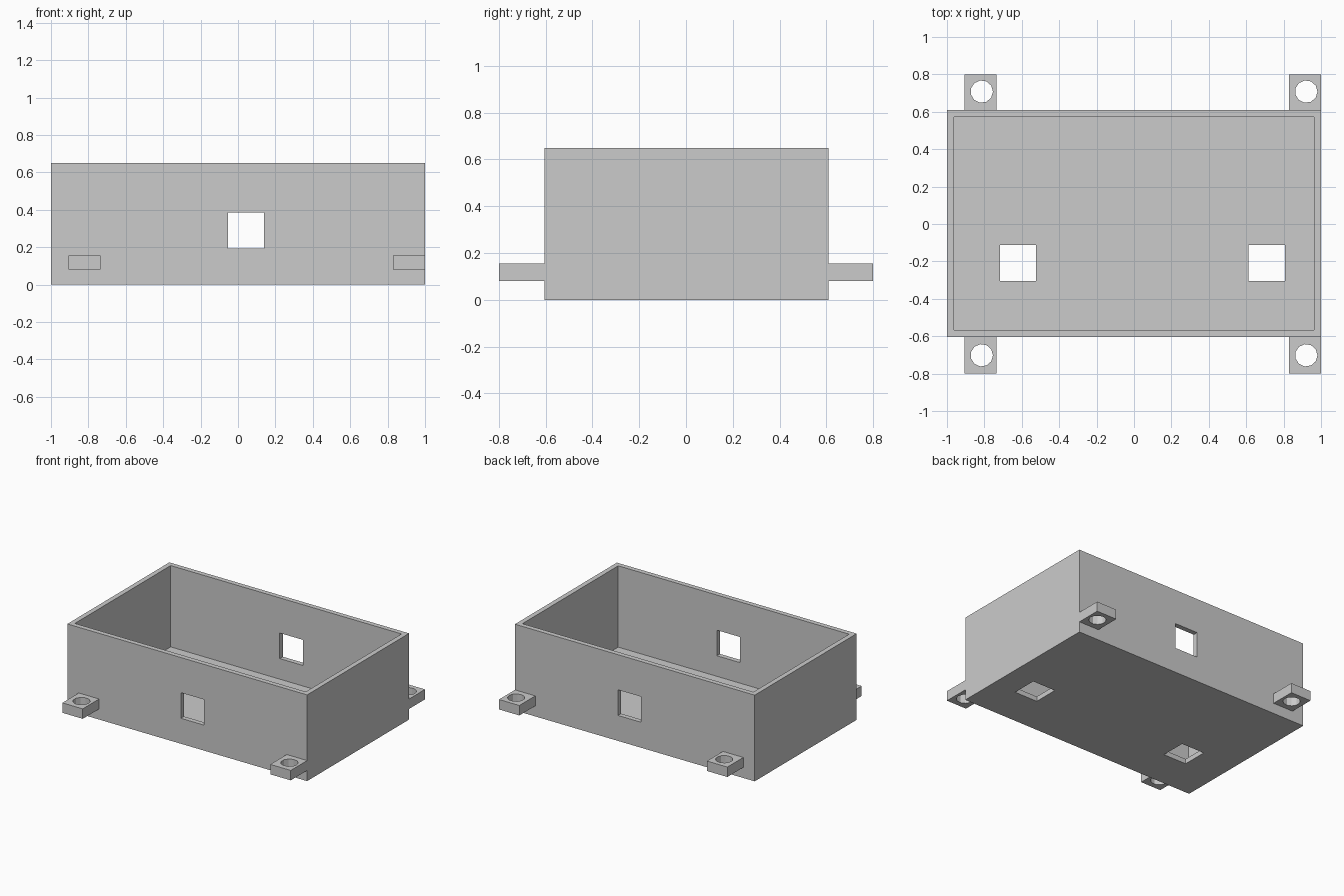
import bpy

default = bpy.data.objects.get("Cube")
if default:
    bpy.data.objects.remove(default, do_unlink=True)

grey = bpy.data.materials.new("plain grey")
grey.use_nodes = True
COLOUR = (0.6, 0.6, 0.6, 1)
grey.diffuse_color = COLOUR
grey.node_tree.nodes["Principled BSDF"].inputs["Base Color"].default_value = COLOUR


def box(name, x, y, z):
    """Box spanning the given (low, high) ranges."""
    bpy.ops.mesh.primitive_cube_add(size=1, location=[sum(r) / 2 for r in (x, y, z)])
    ob = bpy.context.object
    ob.name = name
    ob.scale = [r[1] - r[0] for r in (x, y, z)]
    bpy.ops.object.transform_apply(location=True, rotation=False, scale=True)
    ob.data.materials.append(grey)
    return ob


def cut(target, cutter):
    """Subtract the cutter from the target, then discard it."""
    cutter.hide_render = True
    mod = target.modifiers.new("cut", "BOOLEAN")
    mod.operation = "DIFFERENCE"
    mod.solver = "EXACT"
    mod.object = cutter
    bpy.context.view_layer.objects.active = target
    bpy.ops.object.modifier_apply(modifier=mod.name)
    bpy.data.objects.remove(cutter, do_unlink=True)


# Open tray with thin walls and floor
FRONT, BACK, WALL = -0.605, 0.61, 0.037
tray = box("tray", (-1, 1), (FRONT, BACK), (0, 0.65))
cut(tray, box("cavity", (-1 + WALL, 1 - WALL), (FRONT + WALL, BACK - WALL), (WALL, 0.8)))

# Window through the front and back walls
cut(tray, box("wall_window", (-0.053, 0.14), (-0.9, 0.9), (0.192, 0.385)))

# Two square openings in the floor
for left in (-0.717, 0.613):
    cut(tray, box("floor_opening", (left, left + 0.193), (-0.305, -0.112), (-0.1, 0.1)))

# Four mounting tabs with round screw holes
for side, left in (("right", -0.905), ("left", 0.83)):
    for end, y in (("front", (-0.80, FRONT)), ("back", (BACK, 0.80))):
        tab = box(f"{end}_{side}_tab", (left, left + 0.17), y, (0.08, 0.155))
        hole_y = -0.702 if end == "front" else 0.708
        bpy.ops.mesh.primitive_cylinder_add(
            vertices=11, radius=0.06, depth=0.4,
            location=(left + 0.091, hole_y, 0.12), rotation=(0, 0, -1.5708))
        cut(tab, bpy.context.object)
